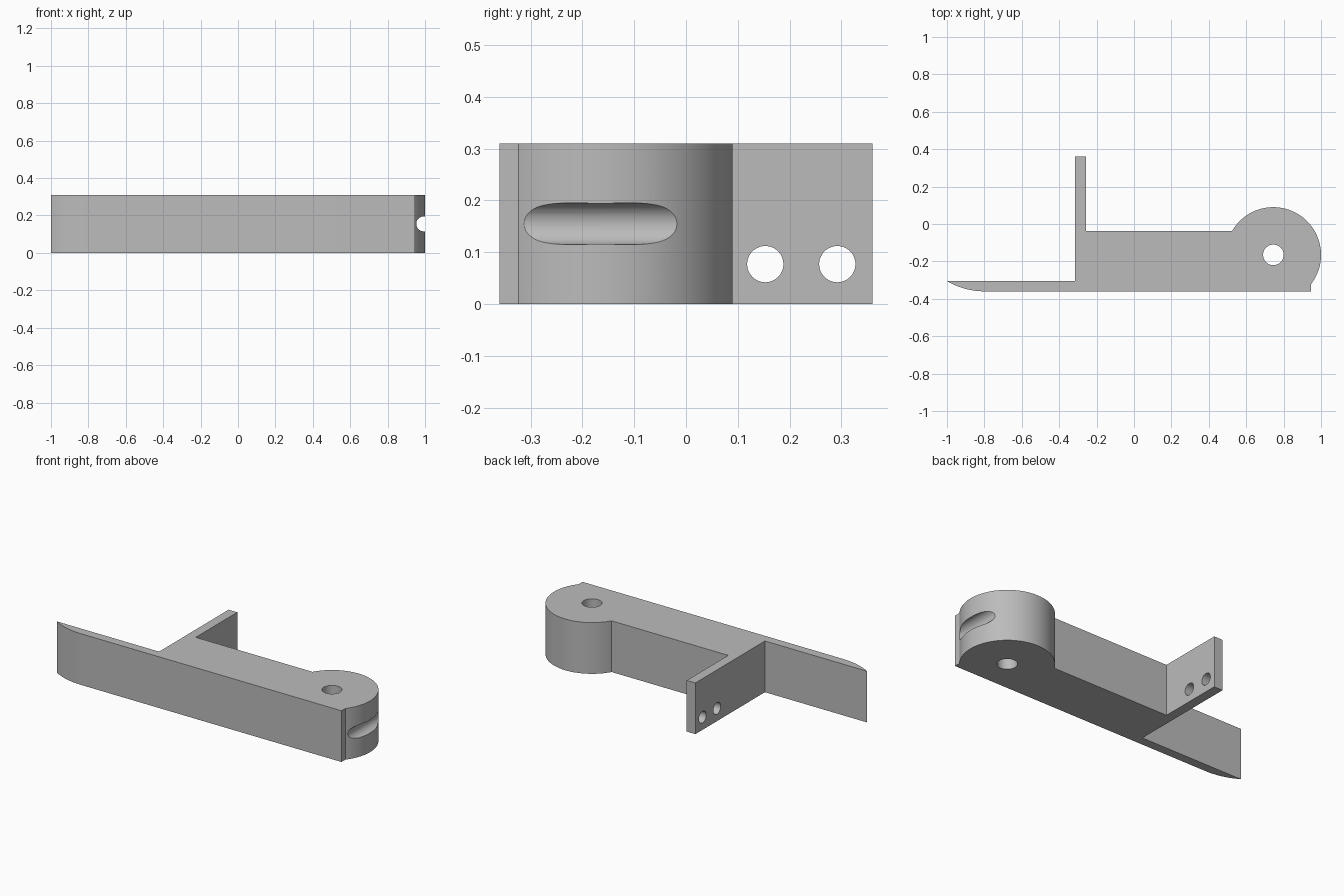
import bpy, bmesh
from math import sin, cos, pi, sqrt, asin, atan2
from mathutils import Matrix, Vector

if "Cube" in bpy.data.objects:
    bpy.data.objects.remove(bpy.data.objects["Cube"])

HEIGHT = 0.31
FRONT, BACK = -0.36, -0.037          # body faces
HUB_X, HUB_Y, HUB_R = 0.745, -0.165, 0.255
END_X = 0.945
PLATE_X0, PLATE_X1, PLATE_Y = -0.315, -0.257, 0.36
TIP_Y, TIP_RUN = -0.305, 0.2

grey = bpy.data.materials.new("plain_grey")
grey.use_nodes = True
colour = (0.5, 0.5, 0.5, 1)
grey.diffuse_color = colour
grey.node_tree.nodes["Principled BSDF"].inputs["Base Color"].default_value = colour


def arc(cx, cy, r, a0, a1, n):
    return [(cx + r * cos(a0 + (a1 - a0) * i / n), cy + r * sin(a0 + (a1 - a0) * i / n))
            for i in range(n + 1)]


def cylinder(name, centre, r, length, axis):
    bm = bmesh.new()
    turn = Vector(axis).to_track_quat('Z', 'Y').to_matrix().to_4x4()
    bmesh.ops.create_cone(bm, cap_ends=True, segments=48, radius1=r, radius2=r,
                          depth=length, matrix=Matrix.Translation(centre) @ turn)
    return add_object(name, bm)


def add_object(name, bm):
    mesh = bpy.data.meshes.new(name)
    bm.to_mesh(mesh)
    bm.free()
    mesh.materials.append(grey)
    obj = bpy.data.objects.new(name, mesh)
    bpy.context.collection.objects.link(obj)
    return obj


# Arm outline: front edge, round hub, upright plate, thin tail with a curved tip
hub_start = atan2(-sqrt(HUB_R**2 - (END_X - HUB_X)**2), END_X - HUB_X)
hub_end = pi - asin((BACK - HUB_Y) / HUB_R)
rise = TIP_Y - FRONT
tip_r = (TIP_RUN**2 + rise**2) / (2 * rise)
tip_sweep = asin(TIP_RUN / tip_r)
outline = [(END_X, FRONT)]
outline += arc(HUB_X, HUB_Y, HUB_R, hub_start, hub_end, 72)
outline += [(PLATE_X1, BACK), (PLATE_X1, PLATE_Y), (PLATE_X0, PLATE_Y), (PLATE_X0, TIP_Y)]
outline += arc(TIP_RUN - 1, FRONT + tip_r, tip_r, -pi / 2 - tip_sweep, -pi / 2, 16)

bm = bmesh.new()
face = bm.faces.new([bm.verts.new((x, y, 0)) for x, y in outline])
top = bmesh.ops.extrude_face_region(bm, geom=[face])["geom"]
bmesh.ops.translate(bm, vec=(0, 0, HEIGHT),
                    verts=[v for v in top if isinstance(v, bmesh.types.BMVert)])
bmesh.ops.recalc_face_normals(bm, faces=bm.faces)
arm = add_object("lever_arm", bm)

# Pivot hole, groove across the hub, two screw holes in the plate
plate_mid = (PLATE_X0 + PLATE_X1) / 2
cutters = [
    cylinder("pivot_hole", (HUB_X, HUB_Y, HEIGHT / 2), 0.055, 1, (0, 0, 1)),
    cylinder("hub_groove", (0.993, HUB_Y, HEIGHT / 2), 0.04, 1, (0, 1, 0)),
    cylinder("inner_screw_hole", (plate_mid, 0.153, 0.077), 0.035, 0.2, (1, 0, 0)),
    cylinder("outer_screw_hole", (plate_mid, 0.292, 0.077), 0.035, 0.2, (1, 0, 0)),
]
bpy.ops.object.select_all(action='DESELECT')
arm.select_set(True)
bpy.context.view_layer.objects.active = arm
for cutter in cutters:
    mod = arm.modifiers.new(cutter.name, 'BOOLEAN')
    mod.operation, mod.solver, mod.object = 'DIFFERENCE', 'EXACT', cutter
    bpy.ops.object.modifier_apply(modifier=mod.name)
    bpy.data.objects.remove(cutter)

bpy.ops.object.shade_smooth_by_angle(angle=pi / 6)
